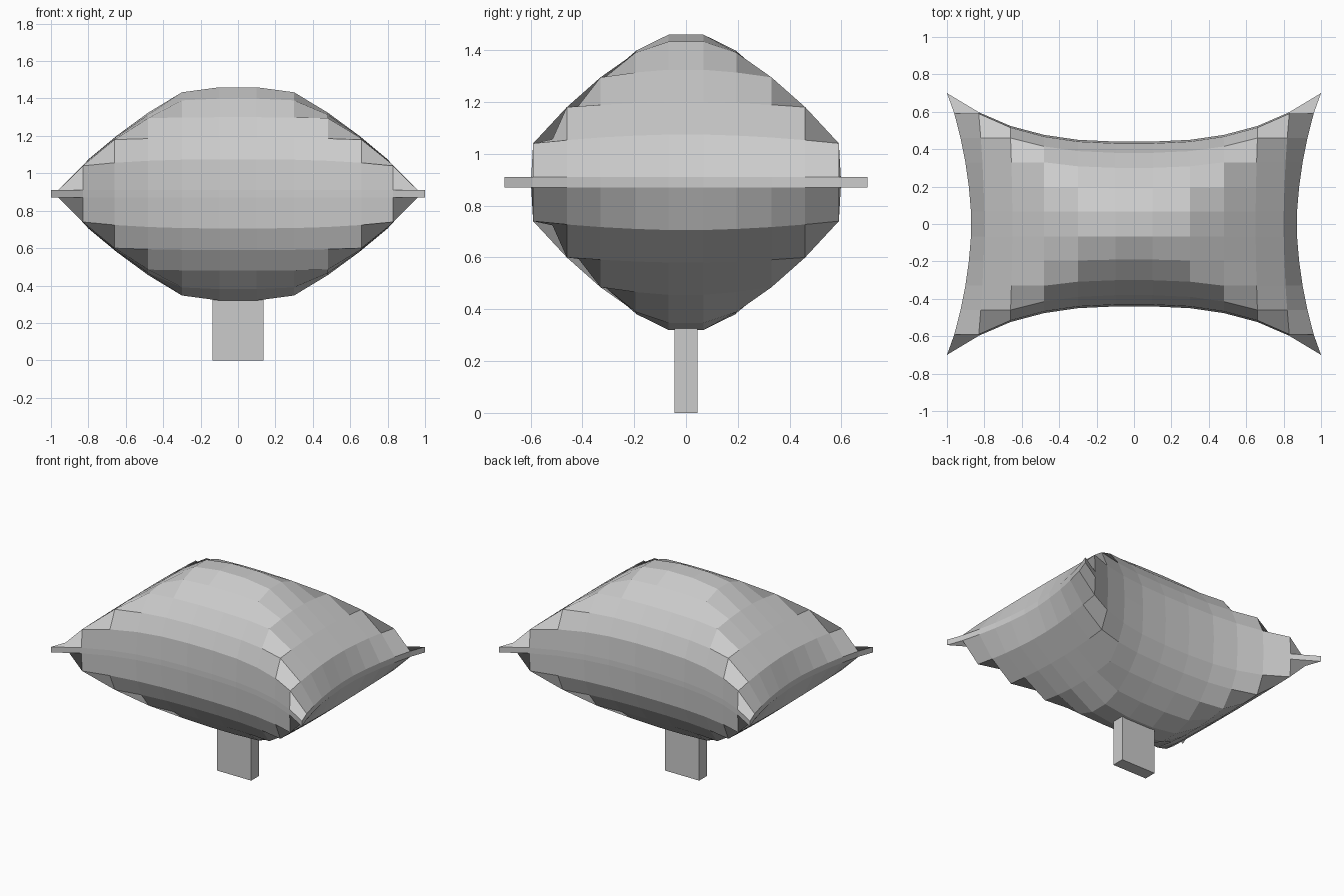
import bpy, bmesh

if "Cube" in bpy.data.objects:
    bpy.data.objects.remove(bpy.data.objects["Cube"])

MID_Z = 0.89   # height of the seam
N = 12         # vertices along each side of the pillow grid

# Values from the middle of the grid out to the rim
X_CREASE = [0.10, 0.30, 0.48, 0.66, 0.83, 1.00]
Y_CREASE = [0.067, 0.195, 0.33, 0.46, 0.59, 0.70]
X_CENTRE = [0.10, 0.30, 0.48, 0.65, 0.80, 0.87]
Y_CENTRE = [0.067, 0.19, 0.30, 0.38, 0.43, 0.44]
H_CREASE = [0.57, 0.50, 0.405, 0.29, 0.15, 0.02]
H_END = [0.57, 0.55, 0.436, 0.31, 0.185, 0.02]
H_SIDE = [0.57, 0.51, 0.41, 0.30, 0.185, 0.02]


def lerp(a, b, t):
    return a + (b - a) * t


def pillow_point(i, j, side):
    """Grid point: rims pulled in between corners, height falling outward."""
    sx, sy = (1 if i >= 6 else -1), (1 if j >= 6 else -1)
    a = i - 6 if i >= 6 else 5 - i
    b = j - 6 if j >= 6 else 5 - j
    x, y, h = X_CREASE[a], Y_CREASE[b], H_CREASE[max(a, b)]
    if a > b:      # end panels
        t = ((b + 0.5) / (a + 0.5)) ** 1.8
        x, h = lerp(X_CENTRE[a], x, t), lerp(H_END[a], h, t)
    elif b > a:    # front and back panels
        t = ((a + 0.5) / (b + 0.5)) ** 2.5
        y, h = lerp(Y_CENTRE[b], y, t), lerp(H_SIDE[b], h, t)
    return sx * x, sy * y, MID_Z + side * h


def finish(bm, name):
    bmesh.ops.recalc_face_normals(bm, faces=bm.faces)
    mesh = bpy.data.meshes.new(name)
    bm.to_mesh(mesh)
    bm.free()
    obj = bpy.data.objects.new(name, mesh)
    bpy.context.collection.objects.link(obj)
    return obj


# Pillow: upper and lower grids joined by a thin rim
bm = bmesh.new()
for side in (1, -1):
    g = [[bm.verts.new(pillow_point(i, j, side)) for j in range(N)] for i in range(N)]
    for i in range(N - 1):
        for j in range(N - 1):
            bm.faces.new((g[i][j], g[i + 1][j], g[i + 1][j + 1], g[i][j + 1]))
bmesh.ops.bridge_loops(bm, edges=[e for e in bm.edges if e.is_boundary])
finish(bm, "pillow")

# Flat post under the pillow
bm = bmesh.new()
bmesh.ops.create_cube(bm, size=1)
for v in bm.verts:
    v.co.x *= 0.274
    v.co.y *= 0.09
    v.co.z = (v.co.z + 0.5) * 0.36
finish(bm, "support_post")
